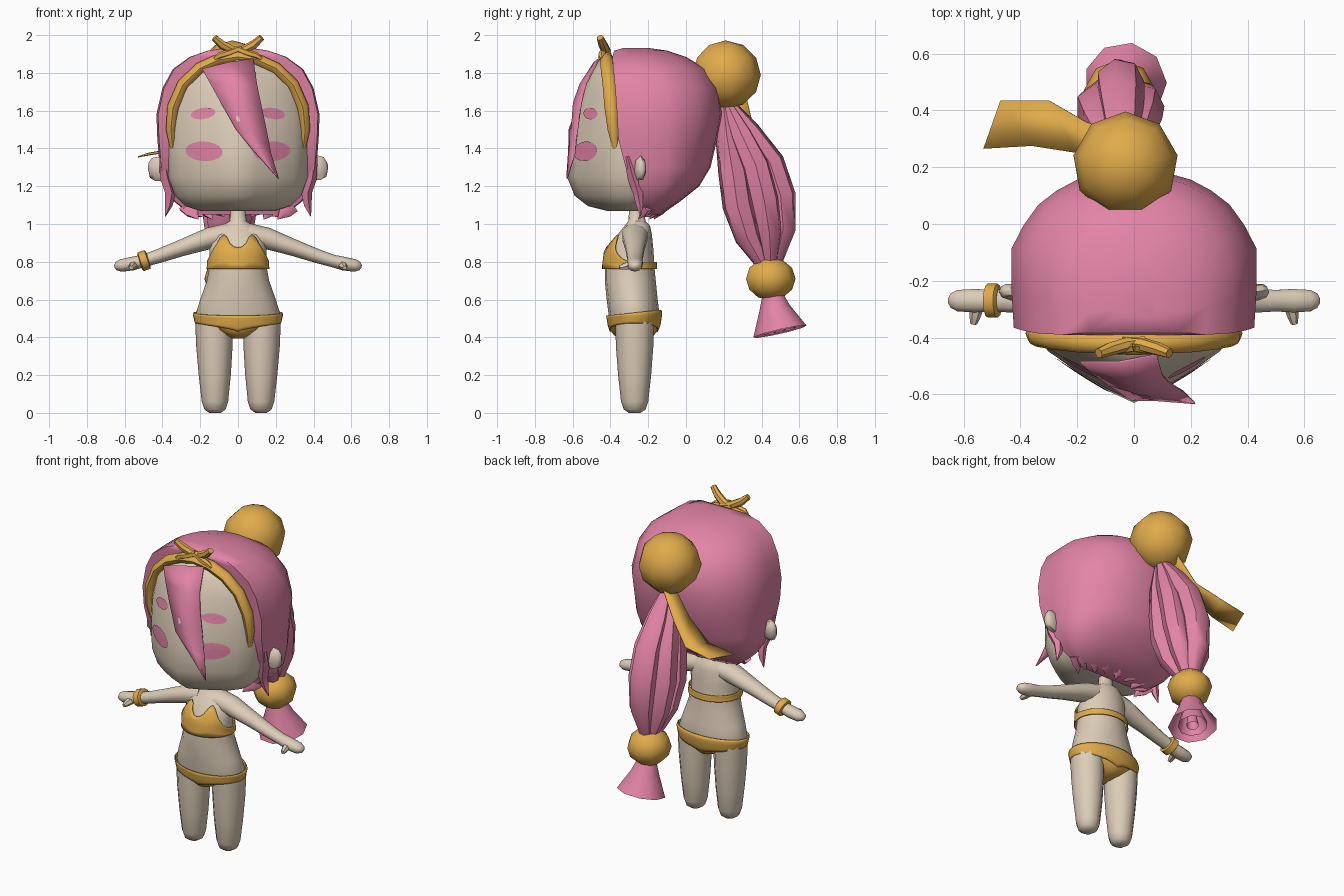
import bpy, bmesh, math
from mathutils import Vector
from mathutils.bvhtree import BVHTree

if "Cube" in bpy.data.objects:
    bpy.data.objects.remove(bpy.data.objects["Cube"])


def material(name, rgb):
    m = bpy.data.materials.new(name)
    m.diffuse_color = (*rgb, 1)
    m.use_nodes = True
    m.node_tree.nodes["Principled BSDF"].inputs["Base Color"].default_value = m.diffuse_color
    return m


SKIN = material("skin", (0.72, 0.61, 0.48))
PINK = material("pink", (0.76, 0.23, 0.38))
GOLD = material("gold", (0.75, 0.41, 0.07))


def finish(name, bm, mat, angle=50):
    bmesh.ops.recalc_face_normals(bm, faces=bm.faces)
    me = bpy.data.meshes.new(name)
    bm.to_mesh(me)
    bm.free()
    me.materials.append(mat)
    ob = bpy.data.objects.new(name, me)
    bpy.context.collection.objects.link(ob)
    bpy.ops.object.select_all(action='DESELECT')
    ob.select_set(True)
    bpy.context.view_layer.objects.active = ob
    bpy.ops.object.shade_smooth_by_angle(angle=math.radians(angle))
    return ob


def loft(name, rings, mat, closed=True, caps=True, angle=50, thick=0):
    bm = bmesh.new()
    vs = [[bm.verts.new(p) for p in r] for r in rings]
    n = len(vs[0])
    for a, b in zip(vs, vs[1:]):
        for i in range(n if closed else n - 1):
            j = (i + 1) % n
            bm.faces.new((a[i], a[j], b[j], b[i]))
    if closed and caps:
        bm.faces.new(vs[0])
        bm.faces.new(vs[-1])
    ob = finish(name, bm, mat, angle)
    if thick:
        mod = ob.modifiers.new("thickness", 'SOLIDIFY')
        mod.thickness = thick
        mod.offset = 0
    return ob


def tube(name, pts, radii, mat, sides=8, squash=1, up=(0, 1, 0), caps=True):
    pts = [Vector(p) for p in pts]
    rings = []
    for i, p in enumerate(pts):
        t = (pts[min(i + 1, len(pts) - 1)] - pts[max(i - 1, 0)]).normalized()
        u = t.cross(Vector(up)).normalized()
        v = u.cross(t)
        rings.append([p + radii[i] * (math.cos(a) * u + squash * math.sin(a) * v)
                      for a in (2 * math.pi * k / sides for k in range(sides))])
    return loft(name, rings, mat, caps=caps)


def ball(name, loc, scale, mat, seg=10, rows=7):
    bm = bmesh.new()
    bmesh.ops.create_uvsphere(bm, u_segments=seg, v_segments=rows, radius=1)
    for v in bm.verts:
        v.co = Vector(loc) + Vector([c * s for c, s in zip(v.co, scale)])
    return finish(name, bm, mat)


def mirrored(half):
    # half outline from the centre line outwards, (x, y) fractions
    return half + [(-x, y) for x, y in reversed(half) if x > 0]


# ---- head: pointed front, rings (z, half width, front y)
face_half = [(0, 1), (.27, .86), (.54, .67), (.8, .46), (.95, .22), (1, 0), (.9, -.5), (.6, -.8)]
face_rings = [(1.07, .2, -.42), (1.095, .28, -.52), (1.15, .335, -.59), (1.25, .37, -.63),
              (1.4, .378, -.622), (1.55, .375, -.6), (1.7, .35, -.555), (1.8, .31, -.51), (1.87, .2, -.455)]
head = loft("head", [[(w * x, -.3 + (yf + .3) * y, z) for x, y in mirrored(face_half)]
                     for z, w, yf in face_rings], SKIN, angle=60)
bvh = BVHTree.FromPolygons([v.co.copy() for v in head.data.vertices],
                           [tuple(p.vertices) for p in head.data.polygons])


def face_patch(name, cx, cz, rx, rz, slope=0):
    rings = []
    for f in (.02, .35, .7, 1):
        ring = []
        for k in range(20):
            a = 2 * math.pi * k / 20
            x = cx + f * rx * math.cos(a)
            z = cz + f * rz * math.sin(a) + slope * (x - cx)
            hit = bvh.ray_cast(Vector((x, -2, z)), Vector((0, 1, 0)))[0]
            ring.append((x, (hit.y if hit else -.5) - .006, z))
        rings.append(ring)
    loft(name, rings, PINK)


# ---- eyes, brows and ears
for s, side in ((-1, "right"), (1, "left")):
    face_patch(side + "_eye", s * .18, 1.385, .098, .052, -.04 * -s)
    face_patch(side + "_brow", s * .185, 1.585, .065, .03, -.12 * s)
    tube(side + "_ear", [(s * .38, -.25, 1.29), (s * .43, -.24, 1.295), (s * .46, -.235, 1.30), (s * .472, -.23, 1.30)],
         [.065, .068, .055, .025], SKIN, 7, .45)

# ---- hair cap, rings (z, half width, front y, back y)
hair_half = [(0, 1), (.25, .985), (.46, .94), (.63, .87), (.78, .78), (.9, .65), (1, .5), (1.0, .25), (.98, 0)]
hair_rings = [(1.05, .25, -.22, -.13), (1.12, .34, -.24, -.03), (1.2, .395, -.27, .07), (1.3, .415, -.32, .13),
              (1.45, .427, -.358, .165), (1.58, .432, -.365, .19), (1.72, .40, -.375, .172),
              (1.82, .345, -.385, .105), (1.885, .255, -.39, .0), (1.918, .16, -.38, -.1), (1.932, .07, -.33, -.2)]
loft("hair_cap", [[(w * x, yf + (yb - yf) * t, z) for x, t in mirrored(hair_half)]
                  for z, w, yf, yb in hair_rings], PINK, angle=60)

# ---- ragged locks at the nape and beside the cheeks
for k in range(9):
    a = math.radians(-80 + 20 * k)
    x, y = .25 * math.sin(a), -.22 + .1 * math.cos(a)
    tube("nape_lock", [(x * 1.1, y, 1.1), (x, y - .02, 1.065), (x * .85, y - .05, 1.025 + .015 * (k % 2))],
         [.055, .04, .002], PINK, 5, .6)
for s in (-1, 1):
    tube("cheek_lock", [(s * .40, -.31, 1.36), (s * .385, -.28, 1.25), (s * .36, -.255, 1.17),
                        (s * .368, -.245, 1.1), (s * .385, -.24, 1.04)],
         [.02, .035, .032, .022, .002], PINK, 5, .9)

# ---- fringe lock sweeping across the face
fringe = [[(-.19, -.485, 1.82), (-.05, -.485, 1.855), (.08, -.46, 1.875)],
          [(-.145, -.525, 1.74), (-.01, -.56, 1.74), (.10, -.53, 1.74)],
          [(-.09, -.565, 1.64), (.01, -.595, 1.64), (.12, -.555, 1.64)],
          [(-.01, -.618, 1.5), (.06, -.605, 1.5), (.15, -.575, 1.5)],
          [(.08, -.62, 1.39), (.12, -.61, 1.38), (.175, -.59, 1.37)],
          [(.205, -.63, 1.25), (.21, -.63, 1.245), (.215, -.63, 1.24)]]
loft("fringe", fringe, PINK, closed=False, thick=.008)

# ---- headband with a knotted bow
half = [(.345, -.372, 1.40), (.356, -.385, 1.5), (.343, -.395, 1.62), (.29, -.405, 1.74), (.2, -.415, 1.825), (.1, -.42, 1.87)]
band = [(-x, y, z) for x, y, z in half] + [(0, -.425, 1.885)] + half[::-1]
tube("headband", band, [.014, .026] + [.032] * 9 + [.026, .014], GOLD, 8, 1.15)
for s in (-1, 1):
    tube("bow_end", [(s * -.04, -.415, 1.905), (s * .03, -.425, 1.92), (s * .085, -.44, 1.95), (s * .125, -.455, 1.987)],
         [.02, .025, .024, .018], GOLD, 7)
    tube("bow_tail", [(0, -.43, 1.925), (s * .05, -.44, 1.905), (s * .10, -.448, 1.89), (s * .125, -.445, 1.875)],
         [.02, .02, .018, .01], GOLD, 6)

# ---- bun, ribbon and ponytail
ball("hair_bun", (-.03, .21, 1.79), (.186, .186, .182), GOLD, 9, 6)
loft("ribbon", [[(-.06, .22, 1.67), (-.06, .32, 1.67)], [(-.2, .25, 1.5), (-.17, .36, 1.5)],
                [(-.36, .275, 1.385), (-.3, .435, 1.405)], [(-.53, .265, 1.355), (-.47, .435, 1.375)]],
     GOLD, closed=False, thick=.006, angle=30)
path = [(-.03, .21, 1.64), (-.04, .27, 1.47), (-.045, .335, 1.3), (-.05, .375, 1.12), (-.05, .41, .95), (-.05, .44, .78)]
spread = [.015, .06, .1, .115, .095, .03]
width = [.028, .065, .082, .086, .072, .035]
for k in range(5):
    a = 2 * math.pi * (k + .25) / 5
    tube("ponytail_strand", [(x + .65 * d * math.cos(a), y + 1.1 * d * math.sin(a), z + .25 * d * math.sin(a))
                             for (x, y, z), d in zip(path, spread)], width, PINK, 7, .95)
ball("ponytail_bead", (-.05, .445, .71), (.13, .135, .114), GOLD, 9, 6)
for f in (1, .6, .25):
    tube("ponytail_tip", [(-.045, .455, .64), (-.04, .47, .55), (-.03, .497, .43)],
         [.05 * f, .085 * f, .146 * f], PINK, 9, caps=False)

# ---- torso, rings (z, half width, front y, back y)
torso = [(.42, .15, -.385, -.17), (.46, .21, -.40, -.15), (.52, .225, -.41, -.14),
         (.60, .2, -.42, -.15), (.70, .165, -.43, -.16), (.78, .15, -.43, -.168), (.86, .152, -.42, -.172),
         (.94, .14, -.365, -.18), (.99, .09, -.325, -.19), (1.015, .045, -.305, -.215), (1.1, .036, -.3, -.22)]


def torso_point(z, a, grow=0):
    for lo, hi in zip(torso, torso[1:]):
        if z <= hi[0]:
            break
    f = max(0, min(1, (z - lo[0]) / (hi[0] - lo[0])))
    w, yf, yb = (lo[i] + f * (hi[i] - lo[i]) for i in (1, 2, 3))
    return ((w + grow) * math.sin(a), (yf + yb) / 2 - ((yb - yf) / 2 + grow) * math.cos(a), z)


angles = [2 * math.pi * k / 48 for k in range(48)]
loft("torso", [[torso_point(r[0], a) for a in angles[::3]] for r in torso[1:]], SKIN)


# ---- two piece swimsuit wrapped round the torso
def wrap(name, low, high):
    loft(name, [[torso_point(low(a) + (high(a) - low(a)) * i / 5, a, .011) for a in angles]
                for i in range(6)], GOLD, caps=False, thick=.006)


def cup_top(a):
    if math.cos(a) < 0:
        return .80
    x = abs(math.sin(a))
    steps = [(0, .875), (.2, .88), (.45, .95), (.6, .93), (.85, .85), (1.01, .80)]
    for (x0, z0), (x1, z1) in zip(steps, steps[1:]):
        if x <= x1:
            return z0 + (z1 - z0) * (x - x0) / (x1 - x0)


wrap("swim_top", lambda a: .762, cup_top)
wrap("swim_briefs", lambda a: .43 + .045 * abs(math.sin(a)) ** .8, lambda a: .53 - .015 * math.cos(a))
# gusset running between the legs
loft("swim_gusset", [[(w * math.sin(a), -.275 - d * math.cos(a), z) for a in angles[::3]]
                     for z, w, d in ((.395, .035, .07), (.41, .07, .105), (.435, .125, .125), (.47, .19, .132))], GOLD)

# ---- legs, arms and thumbs
for s, side in ((-1, "right"), (1, "left")):
    tube(side + "_leg", [(s * x, -.272, z) for x, z in ((.122, 0), (.122, .018), (.122, .06), (.123, .2), (.125, .35), (.127, .49))],
         [.03, .056, .07, .085, .096, .1], SKIN, 12, 1.03)
    tube(side + "_arm", [(s * x, -.27, z) for x, z in ((.05, .945), (.15, .925), (.3, .873), (.42, .83), (.5, .805),
                                                       (.56, .79), (.62, .78), (.645, .777), (.655, .776))],
         [.06, .057, .044, .037, .033, .036, .033, .022, .006], SKIN, 10, 1.2)
    tube(side + "_thumb", [(s * .55, -.28, .785), (s * .56, -.325, .775), (s * .565, -.352, .768)],
         [.025, .02, .012], SKIN, 6, up=(0, 0, 1))

# ---- bracelet
tube("bracelet", [(-.475, -.27, .814), (-.48, -.27, .8125), (-.515, -.27, .8), (-.52, -.27, .7985)],
     [.04, .052, .052, .04], GOLD, 12, 1.15)
